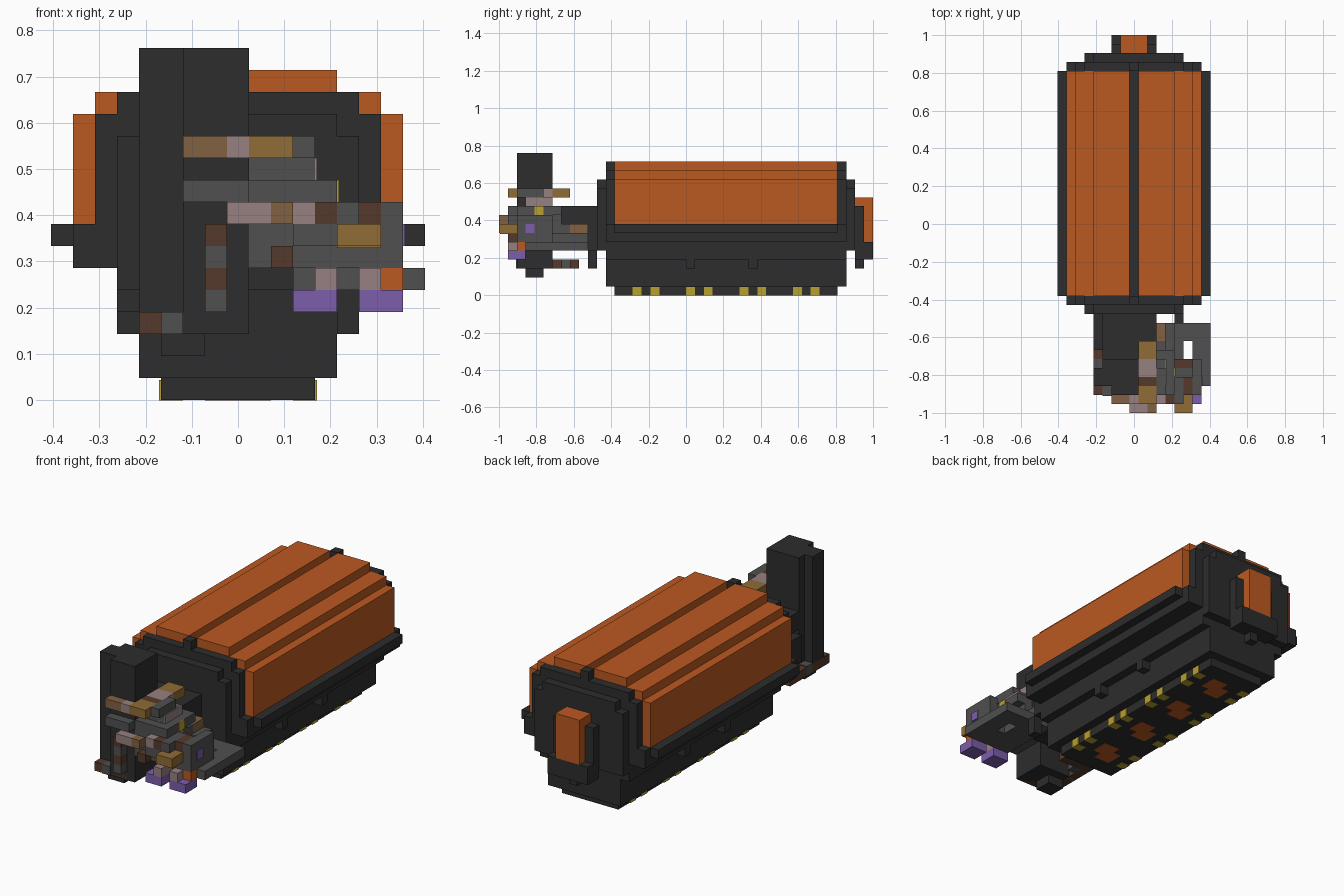
import bpy
import bmesh
from mathutils import Vector

default_cube = bpy.data.objects.get("Cube")
if default_cube:
    bpy.data.objects.remove(default_cube, do_unlink=True)

UNIT = 2 / 42                       # edge of one block
WIDTH, LENGTH = 17, 42              # overall size in blocks


def material(name, r, g, b):
    mat = bpy.data.materials.new(name)
    mat.use_nodes = True
    mat.diffuse_color = (r, g, b, 1)
    mat.node_tree.nodes["Principled BSDF"].inputs["Base Color"].default_value = (r, g, b, 1)
    return mat


charcoal = material("charcoal", .026, .026, .026)
grey = material("grey", .08, .08, .08)
orange = material("orange", .5, .1, .015)
gold = material("gold", .28, .15, .035)
tan = material("tan", .22, .12, .055)
brown = material("brown", .09, .042, .025)
mauve = material("mauve", .31, .22, .22)
purple = material("purple", .2, .11, .41)
yellow = material("yellow", .48, .35, .03)


def part(name, mat, *boxes):
    """One object from boxes, each given as x, y and z ranges in blocks."""
    bm = bmesh.new()
    for ranges in boxes:
        low = Vector([r[0] for r in ranges])
        high = Vector([r[1] for r in ranges])
        cube = bmesh.ops.create_cube(bm, size=1)
        for v in cube["verts"]:
            spot = [(low[i] if v.co[i] < 0 else high[i]) for i in range(3)]
            v.co = (Vector(spot) - Vector((WIDTH / 2, LENGTH / 2, 0))) * UNIT
    mesh = bpy.data.meshes.new(name)
    bm.to_mesh(mesh)
    bm.free()
    mesh.materials.append(mat)
    obj = bpy.data.objects.new(name, mesh)
    bpy.context.collection.objects.link(obj)
    return obj


def centred(half):
    """Range across the middle of the body."""
    return (WIDTH / 2 - half, WIDTH / 2 + half)


def flip(x):
    return (WIDTH - x[1], WIDTH - x[0])


# Hull, widening upwards to the rim
bay, ends = (13, 38), (12, 39)
part("keel", charcoal, (centred(3.5), bay, (0, 1)))
part("lower_hull", charcoal, (centred(4.5), ends, (1, 4)))
part("middle_hull", charcoal, (centred(5.5), ends, (4, 6)))
part("upper_hull", charcoal, (centred(7.5), ends, (6, 7)))
part("rim", charcoal, (centred(8.5), bay, (7, 8)), (centred(7.5), ends, (7, 8)))

# Stepped covers on both sides of the spine
for side, turn in (("right", lambda x: x), ("left", flip)):
    part(side + "_cover", orange,
         (turn((1, 8)), bay, (8, 13)),
         (turn((2, 8)), bay, (13, 14)),
         (turn((4, 8)), bay, (14, 15)))
    part(side + "_hull_studs", charcoal,
         *[(turn((3, 4)), (y, y + 1), (3, 4)) for y in (21, 28)])
part("spine", charcoal, (centred(.5), bay, (8, 14)))

# End walls with a thinner outer layer
for name, inner, outer in (("front", (12, 13), (11, 12)), ("back", (38, 39), (39, 40))):
    part(name + "_wall", charcoal,
         (centred(6.5), inner, (8, 13)),
         (centred(5.5), inner, (13, 14)),
         (centred(.5), inner, (14, 15)),
         (centred(5.5), outer, (5, 12)),
         (centred(4.5), outer, (12, 13)))

# Tail hatch
part("tail_hatch", orange, (centred(1.5), (40, 42), (6, 11)))
part("tail_frame", charcoal,
     (centred(2.5), (40, 42), (4, 6)),
     (centred(2.5), (40, 41), (6, 10)),
     (centred(.5), (40, 41), (3, 4)))

# Underside lamps and zigzag marks
for n in range(4):
    y = 15 + 6 * n
    for side, x in (("right", (4.9, 6)), ("left", (11, 12.1))):
        part(f"{side}_lamps_{n}", yellow,
             *[(x, (a, a + 1), (0, .9)) for a in (y, y + 2)])
    part(f"belly_mark_{n}", orange,
         ((7, 9), (y, y + 2), (0, .1)),
         ((8, 10), (y + 1, y + 3), (0, .1)))
for obj in bpy.context.collection.objects:
    if "lamps" in obj.name or "belly_mark" in obj.name:
        obj.location.z = -.002
        for v in obj.data.vertices:
            v.co.z += .002 if v.co.z > .001 else .001

# Neck and chimney
part("neck", charcoal, ((5, 11), (6, 11), (8, 10)), ((4, 11), (7, 11), (5, 8)),
     ((13, 14), (10, 11), (3, 5)))
part("chimney", charcoal,
     ((6, 9), (2, 6), (3, 16)),
     ((5, 9), (3, 6), (3, 16)),
     ((4, 9), (3, 5), (4, 16)),
     ((5, 7), (3, 5), (2, 3)))

# Foot ring around the chimney
foot = (3, 4)
part("foot_ring", brown, ((4, 5), (2, 9), foot), ((5, 8), (8, 9), foot),
     ((6, 8), (2, 3), foot), ((7, 8), (1, 2), (5, 6)), ((7, 8), (1, 2), (7, 8)))
part("foot_joints", grey, ((5, 6), (1.9, 3), foot), ((4, 5), (5, 6), (3, 4.1)),
     ((7, 8), (1, 2), (4, 5)), ((7, 8), (1, 2), (6, 7)), ((5, 6), (7, 8), foot))

# Side tray, open in the middle
tray = (5, 6)
part("tray", grey, ((11, 17), (8, 10), tray), ((15, 17), (3, 8), tray),
     ((11, 14), (3, 8), tray), ((12, 17), (3, 6), tray))
part("tray_wall", grey, ((11, 13), (5, 10), (6, 7)), ((11, 12), (4, 8), (7, 8)),
     ((15, 16), (2, 6), (6, 9)), ((11, 16), (2, 3), (6, 7)))
part("tray_bar", tan, ((11, 12), (7, 10), (7, 8)))

# Machine head
part("head_core", grey, ((9, 12), (2, 7), (6, 9)), ((9, 13), (2, 7), (9, 10)),
     ((9, 12), (3, 6), (10, 11)), ((6, 9), (1, 2), (9, 10)),
     ((11, 12), (2, 5), (11, 12)), ((11, 14), (1, 3), (7, 8)))
part("head_top", gold, ((9, 11), (1, 3), (11, 12)), ((9, 11), (6, 8), (11, 12)))
part("head_top_bars", tan, ((6, 8), (1, 2), (11, 12)), ((10, 11), (0, 1), (8, 9)))
part("head_top_joint", mauve, ((8, 9), (1, 2), (11, 12)), ((9, 11), (4, 6), (11, 12)),
     ((11, 12.1), (3, 6), (10, 11)))
part("head_top_link", brown, ((9, 11), (3, 4), (11, 12)), ((12, 13), (1, 3), (8, 9)),
     ((14, 15), (2, 4), (8, 9)), ((10, 11), (1, 2), (6, 7)), ((12, 15), (5, 6), (7, 8)))
part("front_bar", mauve, ((8, 10), (0, 1), (8, 9)), ((11, 12), (1, 2), (8, 9)),
     ((12, 13), (3, 5), (8, 9)))
part("front_bracket", grey, ((13, 14), (1, 4), (8, 9)), ((13, 15), (3, 5), (7, 8)))
part("front_block", gold, ((13, 15), (0, 2), (7, 8)), ((13, 15), (.1, 2), (6.9, 7)))
part("side_lamp", yellow, ((12, 13.1), (4, 5), (9, 10)))
part("side_gem", purple, ((15, 16.1), (3, 4), (7, 8)))
part("side_button", orange, ((15, 16), (2, 3), tray))

# Claws under the head
for name, x, stem in (("inner", (11, 13), (12, 13)), ("outer", (14, 16), (14, 15))):
    part(name + "_claw", purple, (x, (1, 3), (4, 5)))
    part(name + "_claw_stem", mauve, (stem, (1, 3), tray))
